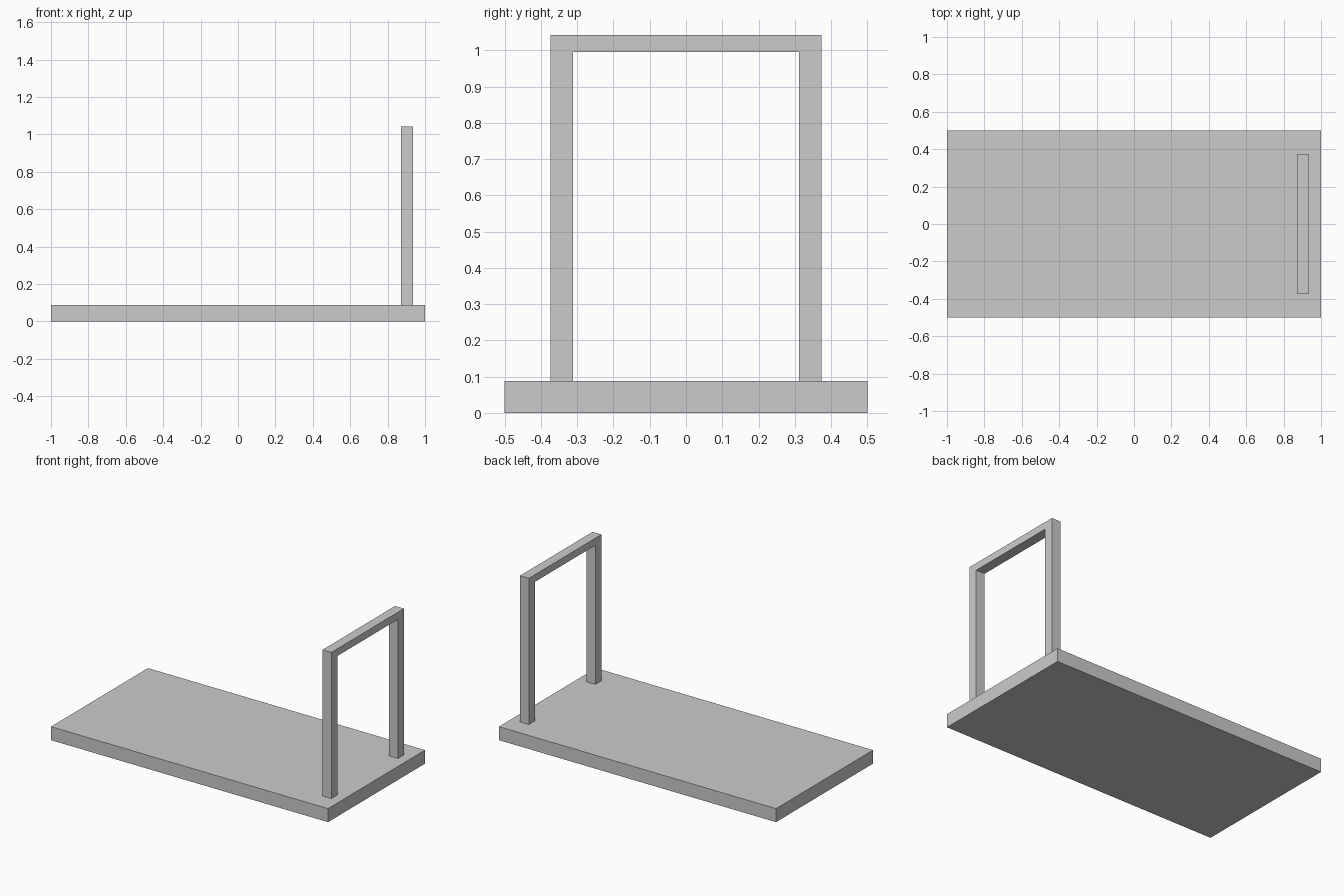
import bpy, bmesh

if "Cube" in bpy.data.objects:
    bpy.data.objects.remove(bpy.data.objects["Cube"])


def make_object(name, bm):
    bmesh.ops.recalc_face_normals(bm, faces=bm.faces)
    mesh = bpy.data.meshes.new(name)
    bm.to_mesh(mesh)
    bm.free()
    obj = bpy.data.objects.new(name, mesh)
    bpy.context.collection.objects.link(obj)
    return obj


def extruded_profile(name, profile, x0, x1):
    """Extrude a closed (y, z) outline along x."""
    bm = bmesh.new()
    face = bm.faces.new([bm.verts.new((x0, y, z)) for y, z in profile])
    result = bmesh.ops.extrude_face_region(bm, geom=[face], use_keep_orig=True)
    verts = [g for g in result["geom"] if isinstance(g, bmesh.types.BMVert)]
    bmesh.ops.translate(bm, verts=verts, vec=(x1 - x0, 0, 0))
    return make_object(name, bm)


DECK_TOP = 0.088

# Flat deck
extruded_profile("deck", [(-0.5, 0), (0.5, 0), (0.5, DECK_TOP), (-0.5, DECK_TOP)], -1, 1)

# Push handle: two posts joined by a thinner crossbar
outer, inner, top, under = 0.374, 0.312, 1.042, 0.995
half = [(outer, top), (outer, DECK_TOP), (inner, DECK_TOP), (inner, under)]
outline = half + [(-y, z) for y, z in reversed(half)]
extruded_profile("push_handle", outline, 0.872, 0.936)
